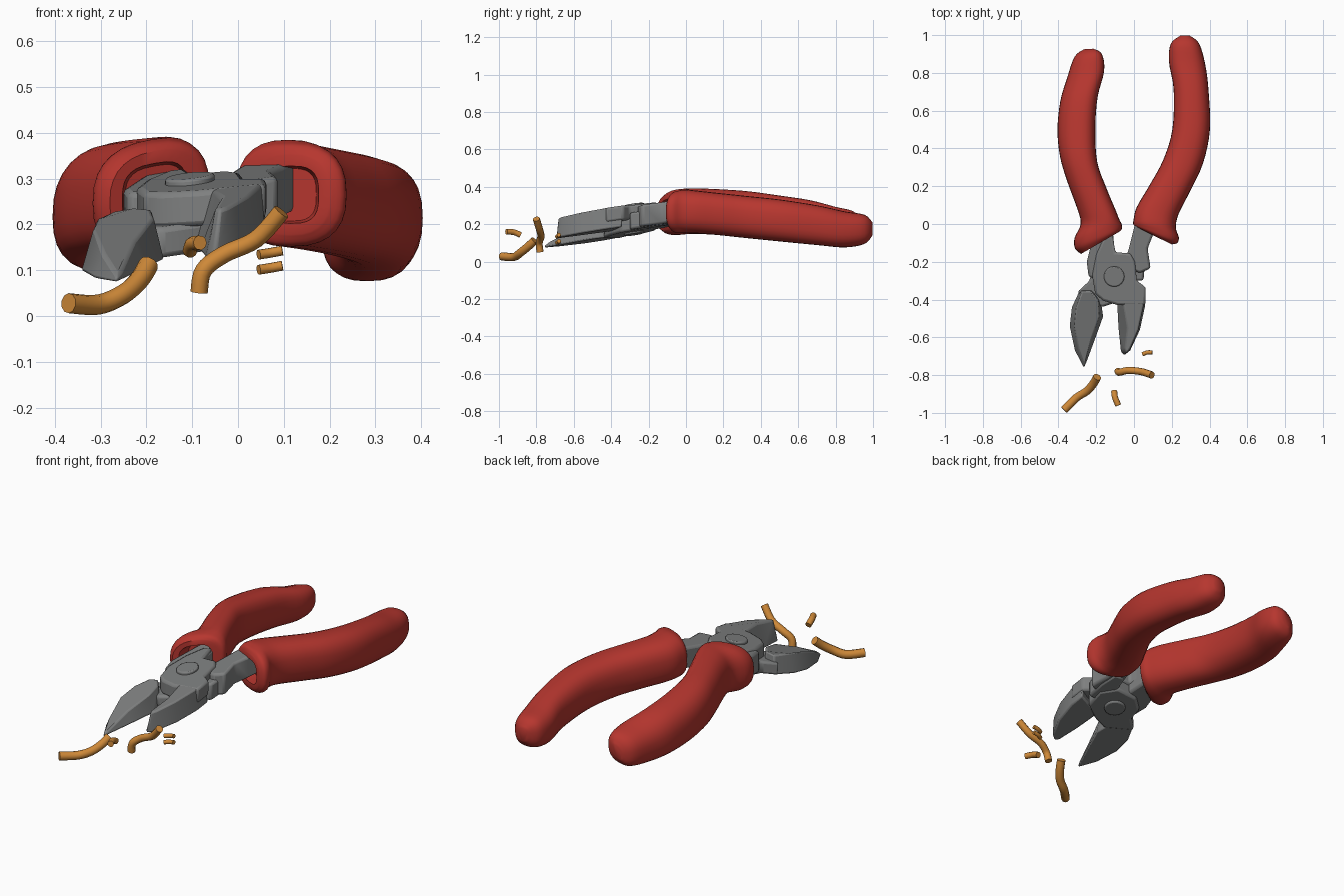
import bpy, math
from mathutils import Vector


def material(name, rgb):
    m = bpy.data.materials.new(name)
    m.diffuse_color = (*rgb, 1)
    return m


RED = material("red_grip", (0.47, 0.037, 0.028))
STEEL = material("grey_steel", (0.21, 0.215, 0.215))
COPPER = material("copper_wire", (0.62, 0.25, 0.04))


def add_mesh(name, verts, faces, mat, angle=40):
    me = bpy.data.meshes.new(name)
    me.from_pydata(verts, [], faces)
    me.materials.append(mat)
    ob = bpy.data.objects.new(name, me)
    bpy.context.collection.objects.link(ob)
    bpy.ops.object.select_all(action='DESELECT')
    ob.select_set(True)
    bpy.context.view_layer.objects.active = ob
    # consistent outward normals
    bpy.ops.object.mode_set(mode='EDIT')
    bpy.ops.mesh.select_all(action='SELECT')
    bpy.ops.mesh.normals_make_consistent(inside=False)
    bpy.ops.object.mode_set(mode='OBJECT')
    bpy.ops.object.shade_smooth_by_angle(angle=math.radians(angle))
    return ob


def catmull(keys, steps):
    out = []
    for i in range(len(keys) - 1):
        p0, p1 = keys[max(i - 1, 0)], keys[i]
        p2, p3 = keys[i + 1], keys[min(i + 2, len(keys) - 1)]
        for s in range(steps):
            t = s / steps
            out.append([0.5 * (2 * b + (c - a) * t + (2 * a - 5 * b + 4 * c - d) * t * t
                               + (3 * b - a - 3 * c + d) * t ** 3)
                        for a, b, c, d in zip(p0, p1, p2, p3)])
    return out + [list(keys[-1])]


def grip(name, keys, roll, seg=28):
    """Loft: each key is left x, y, right x, y, low z, high z."""
    verts, faces = [], []
    rings = catmull(keys, 4)

    def ring(k, scale=1.0, push=0.0, power=2.5):
        lx, ly, rx, ry, lo, hi = k
        for j in range(seg):
            a = 2 * math.pi * j / seg
            c, s = math.cos(a), math.sin(a)
            c = math.copysign(abs(c) ** (2 / power), c) * scale
            s = math.copysign(abs(s) ** (2 / power), s) * scale
            verts.append(((lx + rx) / 2 + c * (rx - lx) / 2,
                          (ly + ry) / 2 + c * (ry - ly) / 2 + push,
                          (lo + hi) / 2 + s * (hi - lo) / 2 + roll * c))

    for k in rings:
        ring(k)
    # rolled lip and hollow mouth
    ring(rings[-1], 0.72, 0.0, 3)
    ring(rings[-1], 0.66, 0.07, 3)
    n = len(verts) // seg
    for i in range(n - 1):
        for j in range(seg):
            b = (j + 1) % seg
            faces.append((i * seg + j, i * seg + b, (i + 1) * seg + b, (i + 1) * seg + j))
    faces.append(tuple(range(seg)))
    faces.append(tuple(range((n - 1) * seg, n * seg)))
    return add_mesh(name, verts, faces, RED, 50)


def tilt(x, y, h):
    # the tool head leans down to the front and left
    return (x, y, h + 0.14 * (y + 0.28) + 0.1 * (x + 0.1))


def plate(name, base, lo, top, bevel=0.012):
    """Steel block; top is one height, or a list of (x, y, h) points."""
    n = len(base)
    if not isinstance(top, list):
        top = [(x, y, top) for x, y in base]
    verts = [tilt(x, y, lo) for x, y in base] + [tilt(*p) for p in top]
    faces = [tuple(range(n))[::-1], tuple(range(n, 2 * n))]
    faces += [(i, (i + 1) % n, n + (i + 1) % n, n + i) for i in range(n)]
    ob = add_mesh(name, verts, faces, STEEL, 35)
    if bevel:
        b = ob.modifiers.new("soft_edges", 'BEVEL')
        b.width, b.segments, b.limit_method = bevel, 2, 'ANGLE'
        b.angle_limit = math.radians(30)
    return ob


def wire(name, pts, r):
    cu = bpy.data.curves.new(name, 'CURVE')
    cu.dimensions = '3D'
    cu.bevel_depth, cu.bevel_resolution, cu.use_fill_caps = r, 3, True
    sp = cu.splines.new('POLY')
    path = catmull(pts, 5)
    sp.points.add(len(path) - 1)
    for p, q in zip(sp.points, path):
        p.co = (*q, 1)
    cu.materials.append(COPPER)
    ob = bpy.data.objects.new(name, cu)
    bpy.context.collection.objects.link(ob)
    bpy.ops.object.select_all(action='DESELECT')
    ob.select_set(True)
    bpy.context.view_layer.objects.active = ob
    bpy.ops.object.convert(target='MESH')
    bpy.ops.object.shade_smooth_by_angle(angle=math.radians(50))


# red handle grips
grip("left_grip", [
    (-0.265, 0.925, -0.215, 0.928, 0.16, 0.22),
    (-0.315, 0.885, -0.17, 0.90, 0.115, 0.265),
    (-0.355, 0.77, -0.158, 0.81, 0.10, 0.29),
    (-0.39, 0.65, -0.193, 0.67, 0.105, 0.325),
    (-0.405, 0.50, -0.205, 0.50, 0.12, 0.35),
    (-0.392, 0.36, -0.195, 0.33, 0.135, 0.372),
    (-0.355, 0.23, -0.15, 0.20, 0.145, 0.382),
    (-0.30, 0.08, -0.10, 0.08, 0.15, 0.388),
    (-0.282, 0.0, -0.078, 0.025, 0.15, 0.388),
    (-0.315, -0.075, -0.064, -0.005, 0.145, 0.385),
    (-0.312, -0.13, -0.066, -0.03, 0.15, 0.378),
    (-0.28, -0.158, -0.085, -0.045, 0.17, 0.36)], 0.018)
grip("right_grip", [
    (0.245, 0.997, 0.295, 0.997, 0.14, 0.21),
    (0.195, 0.955, 0.345, 0.955, 0.095, 0.25),
    (0.185, 0.86, 0.378, 0.84, 0.076, 0.268),
    (0.21, 0.71, 0.395, 0.70, 0.088, 0.30),
    (0.203, 0.50, 0.402, 0.50, 0.108, 0.332),
    (0.155, 0.34, 0.365, 0.32, 0.125, 0.35),
    (0.085, 0.21, 0.295, 0.17, 0.14, 0.365),
    (0.015, 0.09, 0.235, 0.05, 0.15, 0.378),
    (-0.002, 0.025, 0.222, -0.02, 0.152, 0.385),
    (-0.004, 0.0, 0.237, -0.07, 0.152, 0.38),
    (0.003, -0.01, 0.23, -0.10, 0.158, 0.372),
    (0.03, -0.025, 0.20, -0.108, 0.178, 0.352)], 0.0)

# steel arms running into the grips
plate("left_arm", [(-0.25, -0.20), (-0.22, -0.08), (-0.19, 0.04), (-0.11, 0.04),
                   (-0.11, -0.06), (-0.10, -0.17), (-0.20, -0.29), (-0.24, -0.28)], 0.17, 0.283)
plate("right_arm", [(-0.06, -0.22), (-0.03, -0.14), (0.0, -0.02), (0.03, 0.05), (0.13, 0.03),
                    (0.10, -0.06), (0.072, -0.13), (0.088, -0.235), (0.03, -0.26)], 0.165, 0.28)
plate("right_shoulder", [(-0.04, -0.19), (-0.01, -0.08), (0.05, -0.09), (0.06, -0.19),
                         (0.05, -0.30), (0.0, -0.30)], 0.16, 0.25)

# crossing hub plates
plate("upper_hub", [(-0.205, -0.37), (-0.222, -0.27), (-0.20, -0.16), (-0.155, -0.06),
                    (-0.115, -0.055), (-0.098, -0.15), (-0.02, -0.155), (0.005, -0.20),
                    (0.015, -0.30), (0.062, -0.335), (0.06, -0.43), (-0.085, -0.43),
                    (-0.165, -0.405)], 0.215, 0.293)
plate("lower_hub", [(-0.30, -0.36), (-0.235, -0.30), (-0.22, -0.22), (-0.15, -0.16),
                    (-0.03, -0.16), (0.03, -0.24), (0.01, -0.35), (-0.08, -0.41),
                    (-0.17, -0.44)], 0.155, 0.222)

# cutting jaws
plate("left_jaw", [(-0.285, -0.345), (-0.33, -0.44), (-0.342, -0.54), (-0.315, -0.67),
                   (-0.266, -0.765), (-0.25, -0.73), (-0.205, -0.61), (-0.162, -0.49),
                   (-0.175, -0.40), (-0.225, -0.345)], 0.158,
      [(-0.275, -0.355, 0.255), (-0.305, -0.44, 0.258), (-0.315, -0.54, 0.25),
       (-0.295, -0.66, 0.21), (-0.264, -0.755, 0.172), (-0.254, -0.73, 0.178),
       (-0.225, -0.61, 0.225), (-0.185, -0.49, 0.255), (-0.19, -0.405, 0.26),
       (-0.225, -0.355, 0.26)], 0.007)
plate("right_jaw", [(-0.092, -0.40), (-0.085, -0.55), (-0.07, -0.68), (-0.052, -0.695),
                    (-0.02, -0.67), (0.032, -0.56), (0.06, -0.43), (0.062, -0.34)], 0.178,
      [(-0.06, -0.40, 0.291), (-0.035, -0.55, 0.291), (-0.05, -0.66, 0.285),
       (-0.04, -0.685, 0.283), (-0.02, -0.66, 0.285), (0.022, -0.56, 0.291),
       (0.05, -0.43, 0.293), (0.052, -0.34, 0.293)], 0.008)

# pivot rivet, showing above and below
circle = [(-0.105 + 0.054 * math.cos(i * math.pi / 16),
           -0.278 + 0.054 * math.sin(i * math.pi / 16)) for i in range(32)]
plate("pivot_rivet", circle, 0.145, 0.307, 0.006)

# copper wire offcuts
wire("long_wire_left", [(-0.195, -0.81, 0.113), (-0.215, -0.845, 0.08), (-0.25, -0.885, 0.048),
                        (-0.305, -0.92, 0.025), (-0.37, -0.985, 0.028)], 0.022)
wire("long_wire_right", [(-0.085, -0.78, 0.052), (-0.075, -0.785, 0.10), (-0.03, -0.775, 0.135),
                         (0.04, -0.782, 0.168), (0.095, -0.80, 0.228)], 0.019)
wire("short_wire", [(-0.105, -0.885, 0.142), (-0.10, -0.92, 0.157), (-0.083, -0.96, 0.16)], 0.016)
for i, z in enumerate((0.105, 0.138)):
    wire("wire_snip_%d" % (i + 1), [(0.045, -0.69, z - 0.004), (0.07, -0.68, z),
                                    (0.097, -0.68, z + 0.005)], 0.011)
